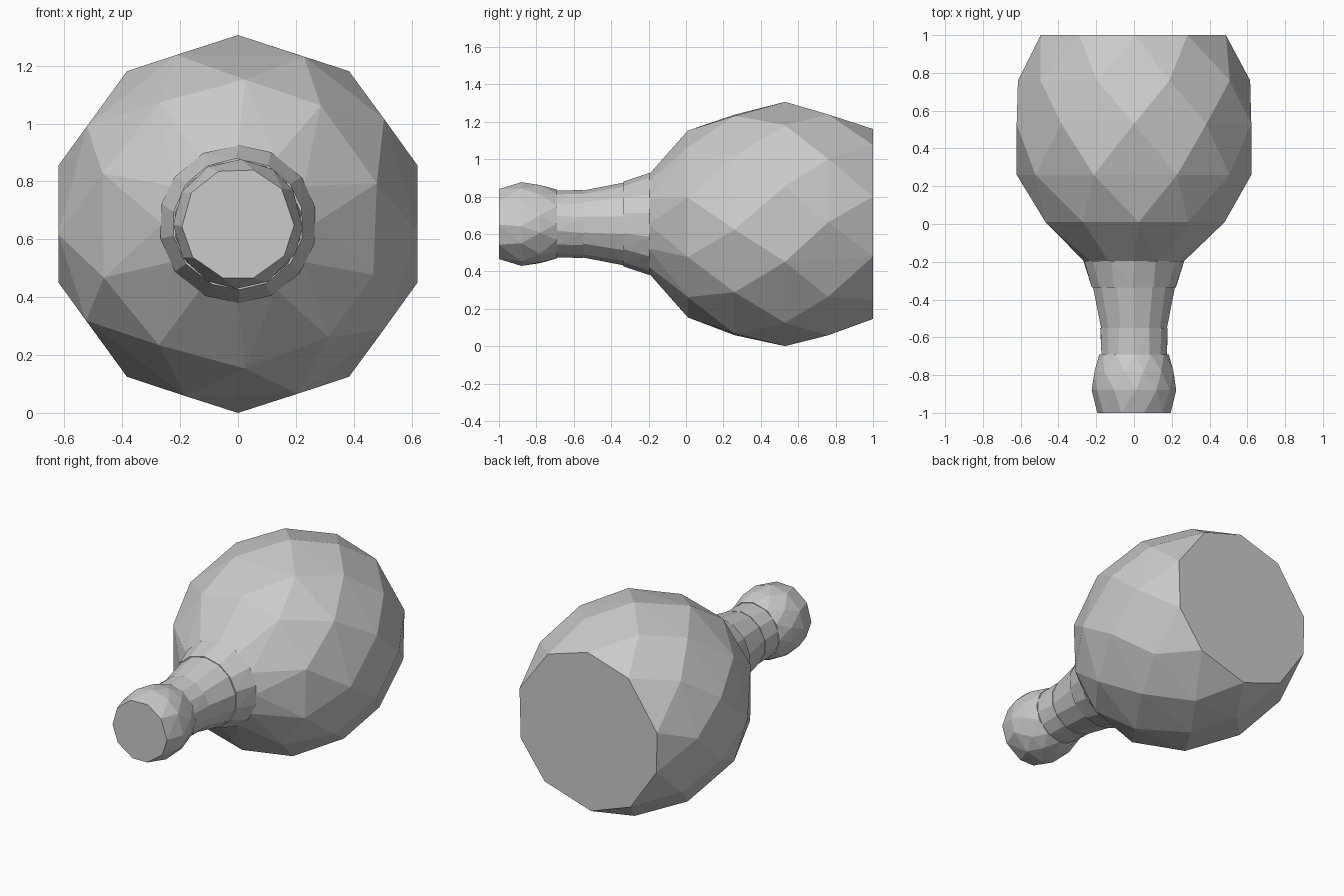
import bpy, bmesh, math, random

if "Cube" in bpy.data.objects:
    bpy.data.objects.remove(bpy.data.objects["Cube"])

random.seed(4)
AXIS_Z = 0.653


def faceted(name, rings):
    """Convex low-poly solid around the y axis; ring = (y, radius, sides, turn in steps, jitter)."""
    bm = bmesh.new()
    for y, r, n, turn, jitter in rings:
        for i in range(n):
            a = math.pi / 2 + 2 * math.pi * (i + turn + random.uniform(-jitter, jitter)) / n
            bm.verts.new((r * math.cos(a), y, AXIS_Z + r * math.sin(a)))
    hull = bmesh.ops.convex_hull(bm, input=bm.verts[:])
    loose = [v for v in bm.verts if not v.link_faces]
    bmesh.ops.delete(bm, geom=loose, context='VERTS')
    # merge the flat end caps into single polygons
    bmesh.ops.dissolve_limit(bm, angle_limit=math.radians(1),
                             verts=bm.verts[:], edges=bm.edges[:])
    bmesh.ops.recalc_face_normals(bm, faces=bm.faces[:])
    mesh = bpy.data.meshes.new(name)
    bm.to_mesh(mesh)
    bm.free()
    ob = bpy.data.objects.new(name, mesh)
    bpy.context.collection.objects.link(ob)
    return ob


# Large bulb with a flat back
faceted("bulb", [
    (-0.20, 0.262, 12, 0.0, 0.0),
    (0.01, 0.50, 10, 0.0, 0.12),
    (0.26, 0.622, 10, 0.5, 0.12),
    (0.53, 0.653, 10, 0.0, 0.0),
    (0.76, 0.615, 10, 0.5, 0.10),
    (1.00, 0.508, 10, 0.0, 0.12),
])

# Tapering neck in three stepped collars
for name, y0, r0, y1, r1 in (("neck_base", -0.195, 0.273, -0.335, 0.227),
                             ("neck_middle", -0.33, 0.222, -0.555, 0.178),
                             ("neck_tip", -0.55, 0.182, -0.70, 0.178)):
    faceted(name, [(y0, r0, 14, 0.0, 0.1), (y1, r1, 14, 0.0, 0.1)])

# Rounded end knob
faceted("knob", [
    (-0.69, 0.184, 12, 0.0, 0.1),
    (-0.78, 0.214, 12, 0.5, 0.1),
    (-0.88, 0.224, 12, 0.0, 0.1),
    (-1.00, 0.194, 10, 0.5, 0.1),
])
